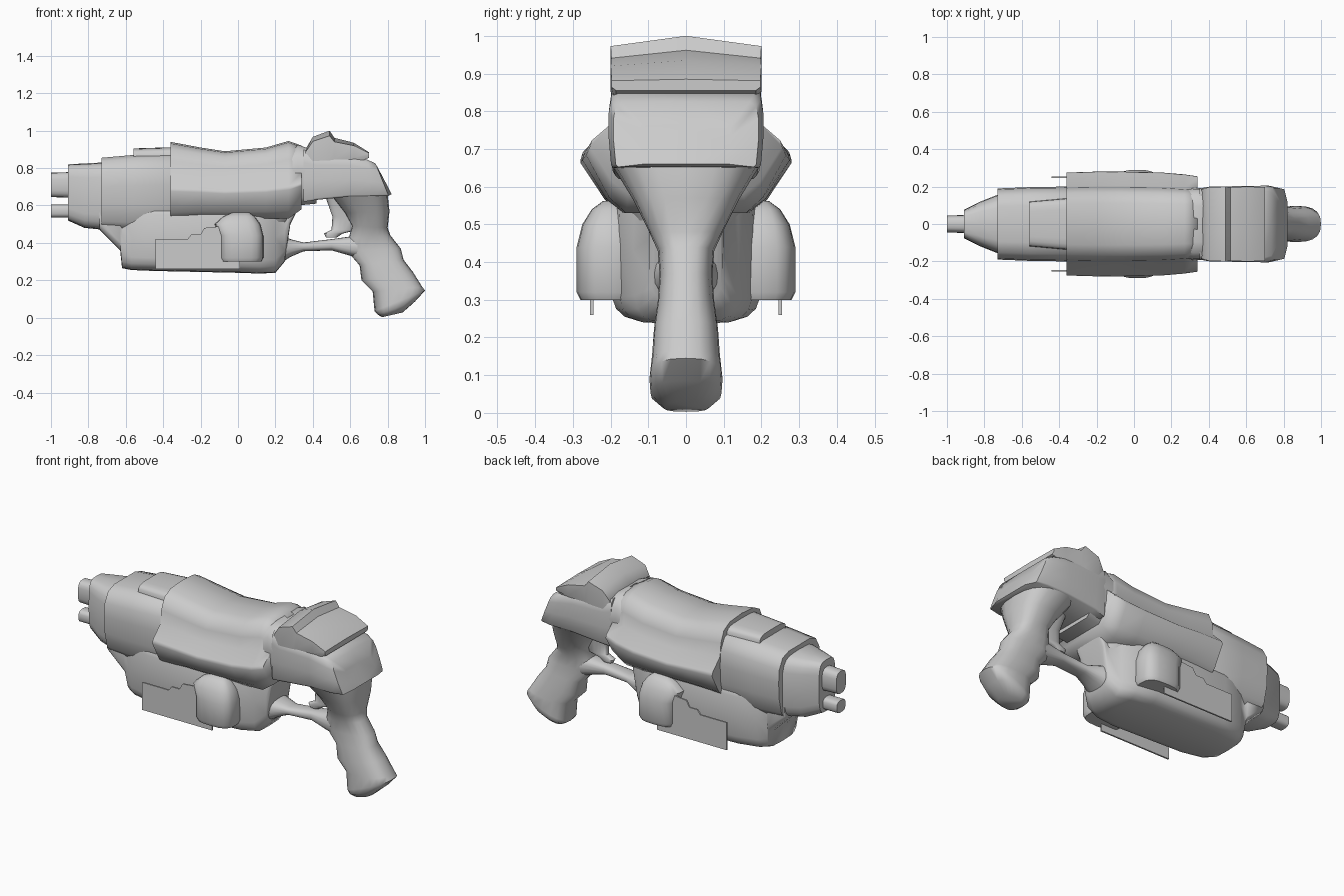
import bpy, bmesh
from math import cos, sin, pi, radians

if "Cube" in bpy.data.objects:
    bpy.data.objects.remove(bpy.data.objects["Cube"])

grey = bpy.data.materials.new("plain grey")
grey.use_nodes = True
grey.diffuse_color = (0.6, 0.6, 0.6, 1)
grey.node_tree.nodes["Principled BSDF"].inputs["Base Color"].default_value = grey.diffuse_color


def rounded(power, count=20):
    """Closed unit outline between an ellipse (2) and a box (high power)."""
    def bend(v):
        return (1 if v >= 0 else -1) * abs(v) ** (2 / power)
    angles = [2 * pi * i / count for i in range(count)]
    return [(bend(cos(a)), 0.5 + 0.5 * bend(sin(a))) for a in angles]


def mirrored(half):
    """Close a half outline that runs from top centre to bottom centre."""
    return half + [(-w, h) for w, h in reversed(half[1:-1])]


def finish(name, bm, angle):
    bmesh.ops.recalc_face_normals(bm, faces=bm.faces)
    mesh = bpy.data.meshes.new(name)
    bm.to_mesh(mesh)
    bm.free()
    mesh.materials.append(grey)
    obj = bpy.data.objects.new(name, mesh)
    bpy.context.collection.objects.link(obj)
    bpy.ops.object.select_all(action='DESELECT')
    obj.select_set(True)
    bpy.context.view_layer.objects.active = obj
    bpy.ops.object.shade_smooth_by_angle(angle=radians(angle))


def loft(name, outline, rings, y=0, angle=50):
    """Skin rings; each spans (x0, z0) to (x1, z1) with a half width."""
    bm = bmesh.new()
    loops = []
    for x0, z0, x1, z1, width in rings:
        loops.append([bm.verts.new((x0 + (x1 - x0) * h, y + width * w, z0 + (z1 - z0) * h))
                      for w, h in outline])
    n = len(outline)
    for a, b in zip(loops, loops[1:]):
        for i in range(n):
            j = (i + 1) % n
            bm.faces.new((a[i], a[j], b[j], b[i]))
    bm.faces.new(loops[0])
    bm.faces.new(loops[-1])
    finish(name, bm, angle)


def upright(*stations):
    """Rings standing upright at x, from bottom to top."""
    return [(x, bottom, x, top, width) for x, bottom, top, width in stations]


def level(*stations):
    """Rings lying flat at z, from front x to back x."""
    return [(x0, z, x1, z, width) for z, x0, x1, width in stations]


soft, boxy = rounded(2.6), rounded(4)

# Muzzle
loft("upper_barrel", rounded(3), upright((-1, .645, .775, .045), (-.85, .64, .78, .05)))
loft("lower_barrel", rounded(3), upright((-1, .535, .605, .04), (-.85, .535, .605, .04)))
loft("nose", boxy, upright((-.91, .52, .82, .075), (-.82, .48, .825, .12), (-.72, .47, .83, .16)))

# Main hull and its raised spine plate
hull = mirrored([(0, 1), (.5, 1), (.8, .95), (.97, .8), (1, .6), (.97, .35), (.86, .12), (.65, 0), (0, 0)])
loft("hull", hull, upright(
    (-.73, .47, .855, .19), (-.56, .46, .87, .197), (-.36, .46, .88, .2), (-.3, .5, .85, .18),
    (.2, .57, .86, .18), (.32, .6, .925, .192), (.42, .61, .89, .192)), angle=70)
loft("spine_plate", boxy, upright((-.56, .8, .905, .12), (-.34, .8, .912, .14)))

# Outer shell with pointed side flanges
shell = mirrored([(0, 1), (.4, .98), (.6, .91), (.7, .76), (.73, .58), (.98, .42), (1, .37),
                  (.77, .1), (.6, 0), (0, 0)])
loft("outer_shell", shell, upright(
    (-.36, .52, .94, .275), (-.2, .53, .91, .28), (-.07, .53, .89, .28), (.15, .53, .91, .275),
    (.27, .53, .945, .265), (.34, .58, .92, .255)), angle=85)

# Lower body and the funnel joining it to the hull
loft("belly", rounded(5), upright(
    (-.74, .47, .62, .15), (-.63, .36, .62, .15), (-.62, .265, .62, .14), (-.57, .255, .62, .17),
    (-.45, .25, .62, .195), (0, .24, .62, .202), (.12, .236, .62, .18), (.2, .24, .62, .14),
    (.25, .3, .62, .1), (.28, .5, .62, .1), (.32, .58, .64, .1)), angle=70)
loft("rear_funnel", soft, level((.64, -.1, .33, .2), (.54, -.1, .29, .16), (.42, -.1, .262, .1)))

# Rear cap and crest
cap = mirrored([(0, 1), (.88, 1), (.97, .93), (1, .75), (1, .4), (.97, .04), (.94, 0), (0, 0)])
loft("rear_cap", cap, [
    (.35, .62, .35, .9, .19), (.42, .63, .4, .88, .2), (.6, .648, .6, .87, .203),
    (.74, .65, .69, .845, .205), (.805, .652, .735, .825, .192), (.822, .66, .77, .76, .12)], angle=60)
crest = mirrored([(0, 1), (1, .87), (1, .3), (.94, 0), (0, 0)])
loft("crest", crest, upright(
    (.36, .78, .9, .185), (.4, .78, .967, .197), (.49, .79, 1, .2), (.515, .8, .962, .198),
    (.62, .82, .935, .2), (.7, .855, .885, .197)), angle=40)

# Grip, guard and trigger
loft("grip", soft, [
    (.5, .65, .8, .66, .195), (.57, .56, .81, .57, .14), (.61, .49, .8, .48, .1),
    (.59, .42, .815, .44, .075), (.58, .36, .87, .37, .07), (.65, .28, .885, .31, .075),
    (.66, .2, .935, .245, .085), (.72, .14, .985, .165, .09), (.73, .035, 1, .145, .097),
    (.745, .018, .945, .085, .094), (.77, .003, .88, .028, .06)], angle=65)
loft("guard_strut", soft, upright(
    (.17, .25, .46, .12), (.28, .325, .42, .075), (.35, .355, .402, .05),
    (.5, .36, .42, .045), (.64, .32, .44, .065)))
loft("trigger", soft, level(
    (.64, .47, .66, .05), (.54, .505, .65, .03), (.47, .5, .64, .025), (.45, .46, .56, .025), (.43, .47, .53, .02)))

# Side pods and thin side plates
plate_outline = [(-.44, .26), (-.44, .42), (-.27, .42), (-.25, .445), (-.2, .445),
                 (-.18, .48), (-.08, .49), (-.08, .3), (.01, .3), (.01, .26)]
for side, sign in (("left", 1), ("right", -1)):
    loft(side + "_pod", rounded(3), level(
        (.3, -.09, .125, .08), (.32, -.1, .135, .09), (.44, -.1, .135, .09), (.5, -.125, .12, .075),
        (.54, -.08, .09, .05), (.562, -.03, .06, .02)), y=.2 * sign)
    bm = bmesh.new()
    face = bm.faces.new([bm.verts.new((x, .245 * sign, z)) for x, z in plate_outline])
    grown = bmesh.ops.extrude_face_region(bm, geom=[face])["geom"]
    moved = [v for v in grown if isinstance(v, bmesh.types.BMVert)]
    bmesh.ops.translate(bm, verts=moved, vec=(0, .009 * sign, 0))
    finish(side + "_plate", bm, 30)
